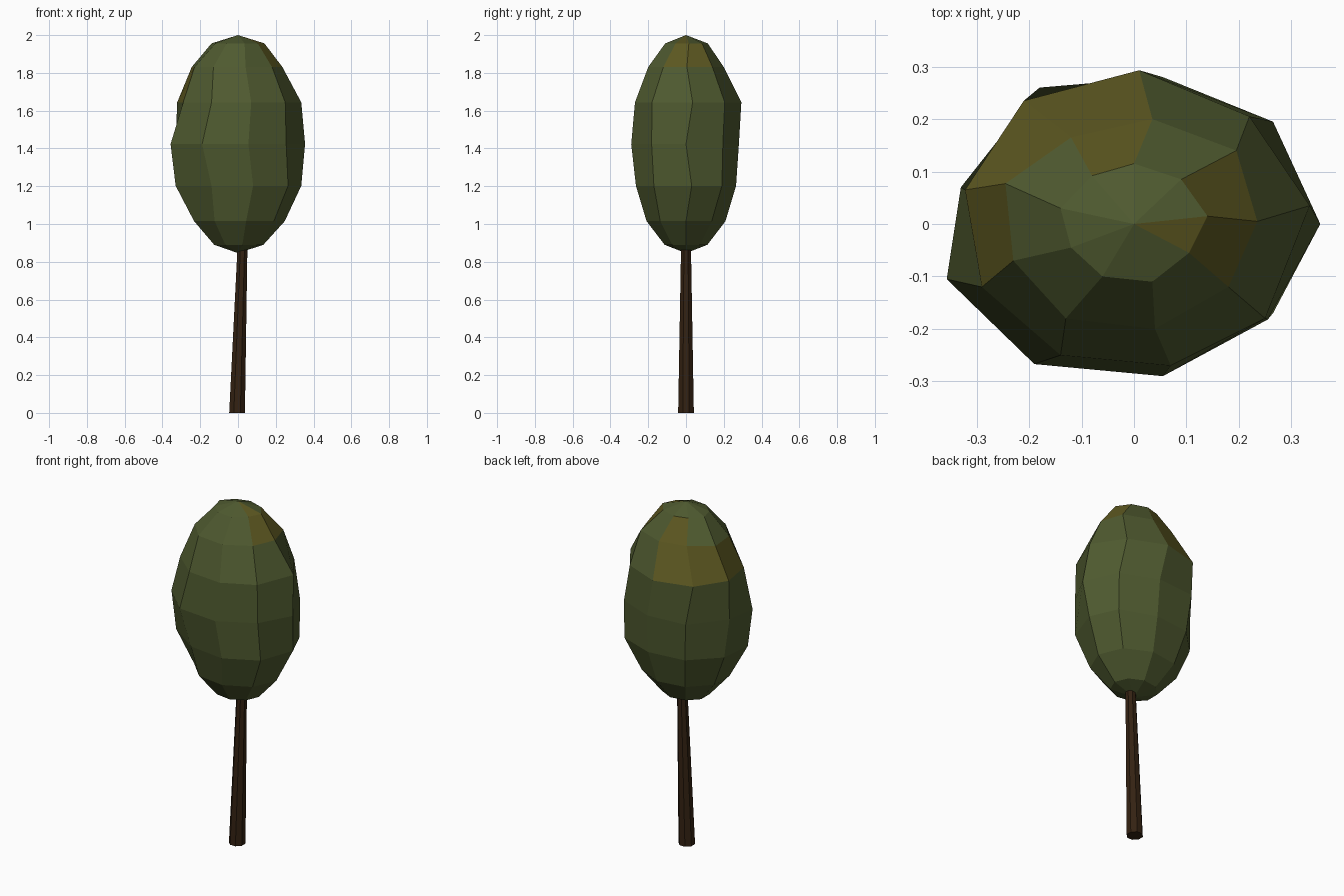
import bpy, bmesh, math

if "Cube" in bpy.data.objects:
    bpy.data.objects.remove(bpy.data.objects["Cube"])

def material(name, rgb):
    m = bpy.data.materials.new(name)
    m.diffuse_color = (*rgb, 1)
    m.use_nodes = True
    m.node_tree.nodes["Principled BSDF"].inputs["Base Color"].default_value = m.diffuse_color
    return m

leaf_green = material("leaf green", (0.078, 0.102, 0.029))
autumn_yellow = material("autumn yellow", (0.110, 0.098, 0.015))
bark_brown = material("bark brown", (0.034, 0.016, 0.006))

def build(name, rings, mats, bottom=None, top=None, rule=None):
    """Skin stacked rings of points; close with poles or flat caps."""
    bm = bmesh.new()
    loops = [[bm.verts.new(p) for p in r] for r in rings]
    n = len(loops[0])
    for k in range(len(loops) - 1):
        for i in range(n):
            j = (i + 1) % n
            f = bm.faces.new((loops[k][i], loops[k][j], loops[k + 1][j], loops[k + 1][i]))
            if rule:
                f.material_index = rule(k, i)
    for loop, pole, k in ((loops[0], bottom, -1), (loops[-1], top, len(loops) - 1)):
        if pole is None:
            bm.faces.new(loop)
            continue
        v = bm.verts.new(pole)
        for i in range(n):
            f = bm.faces.new((loop[i], loop[(i + 1) % n], v))
            if rule:
                f.material_index = rule(k, i)
    bmesh.ops.recalc_face_normals(bm, faces=bm.faces[:])
    me = bpy.data.meshes.new(name)
    bm.to_mesh(me)
    bm.free()
    for m in mats:
        me.materials.append(m)
    ob = bpy.data.objects.new(name, me)
    bpy.context.collection.objects.link(ob)
    return ob

# Canopy: nine-sided egg with uneven rings (x, y), lower two rings are regular
uneven = [
    [(.335, .03), (.265, .19), (.06, .265), (-.16, .24), (-.31, .09),
     (-.33, -.10), (-.14, -.235), (.08, -.265), (.265, -.17)],
    [(.355, .0), (.265, .195), (.055, .28), (-.18, .26), (-.33, .07),
     (-.357, -.105), (-.19, -.267), (.055, -.29), (.255, -.182)],
    [(.335, .035), (.22, .205), (.01, .293), (-.21, .235), (-.322, .065),
     (-.29, -.12), (-.14, -.25), (.07, -.27), (.25, -.18)],
    [(.235, .005), (.195, .14), (.035, .20), (-.12, .165), (-.245, .077),
     (-.23, -.07), (-.13, -.18), (.04, -.20), (.18, -.12)],
    [(.14, .015), (.09, .085), (.0, .115), (-.08, .092), (-.14, .03),
     (-.12, -.045), (-.06, -.10), (.035, -.11), (.105, -.055)],
]
def oval(s):
    return [(.35 * s * math.cos(math.radians(40 * i)),
             .30 * s * math.sin(math.radians(40 * i))) for i in range(9)]
layers = [oval(.383), oval(.707)] + uneven
CZ, H = 1.423, 0.577
rings = []
for k, layer in enumerate(layers):
    z = CZ - H * math.cos(math.radians(22.5 * (k + 1)))
    rings.append([(x, y, z) for x, y in layer])

# Yellow patches by (layer, segment)
patches = {4: (2, 3, 4), 5: (0, 2, 8), 6: (8,)}
build("canopy", rings, (leaf_green, autumn_yellow),
      bottom=(0, 0, CZ - H), top=(0, 0, CZ + H),
      rule=lambda k, i: int(i in patches.get(k, ())))

# Trunk: leaning, tapered, eight-sided
def circle(cx, r, z):
    return [(cx + r * math.cos(math.radians(45 * i + 22.5)),
             r * math.sin(math.radians(45 * i + 22.5)), z) for i in range(8)]
build("trunk", [circle(-.005, .045, 0), circle(.026, .027, .95)], (bark_brown,))
